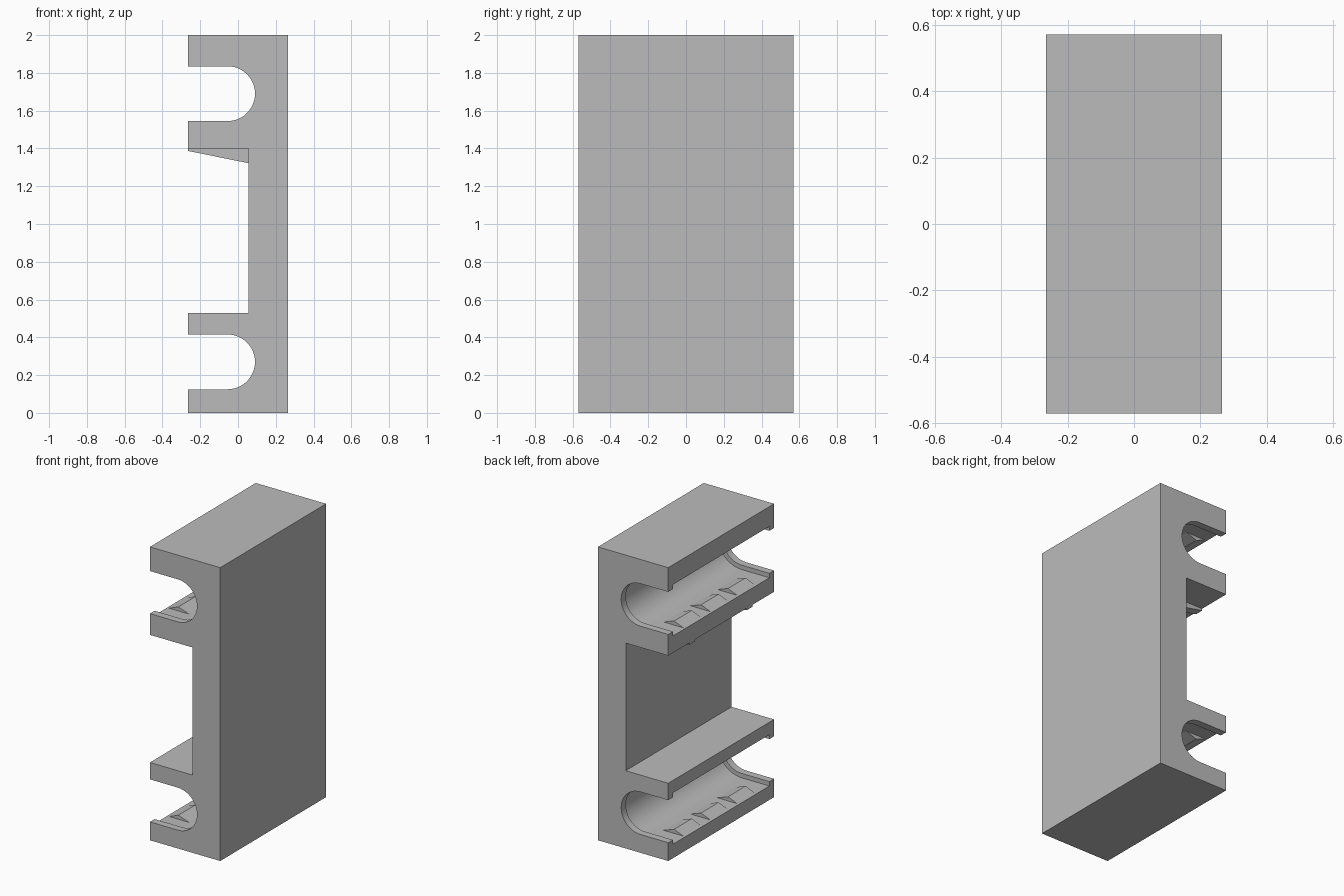
import bpy
import math

cube = bpy.data.objects.get("Cube")
if cube:
    bpy.data.objects.remove(cube, do_unlink=True)

grey = bpy.data.materials.new("plain grey")
grey.use_nodes = True
colour = (0.5, 0.5, 0.5, 1)
grey.diffuse_color = colour
grey.node_tree.nodes["Principled BSDF"].inputs["Base Color"].default_value = colour

HALF_X, HALF_Y = 0.265, 0.57
SLOT_HEIGHTS = (0.27, 1.69)      # centre line of each slot
SLOT_R, SLOT_X = 0.145, -0.055   # rounded end of a slot
RECESS = 0.03                    # extra depth between the end lips
LIP = 0.05


def extrude(name, profile, y0, y1):
    """Prism from an x-z profile, running from y0 to y1."""
    n = len(profile)
    verts = [(x, y, z) for y in (y0, y1) for x, z in profile]
    faces = [tuple(range(n)), tuple(range(2 * n - 1, n - 1, -1))]
    faces += [(i, i + n, (i + 1) % n + n, (i + 1) % n) for i in range(n)]
    mesh = bpy.data.meshes.new(name)
    mesh.from_pydata(verts, [], faces)
    mesh.materials.append(grey)
    obj = bpy.data.objects.new(name, mesh)
    bpy.context.collection.objects.link(obj)
    bpy.context.view_layer.objects.active = obj
    bpy.ops.object.select_all(action='DESELECT')
    obj.select_set(True)
    bpy.ops.object.mode_set(mode='EDIT')
    bpy.ops.mesh.select_all(action='SELECT')
    bpy.ops.mesh.normals_make_consistent(inside=False)
    bpy.ops.object.mode_set(mode='OBJECT')
    return obj


def slot_profile(z, radius, mouth_x):
    """Open-ended slot outline, listed from bottom to top."""
    steps = 24
    arc = [(SLOT_X + radius * math.cos(a), z + radius * math.sin(a))
           for a in (math.pi * (i / steps - 0.5) for i in range(steps + 1))]
    return [(mouth_x, z - radius)] + arc + [(mouth_x, z + radius)]


# Body: one outline with two round slots and a square bay between them
low, high = SLOT_HEIGHTS
outline = [(HALF_X, 0), (-HALF_X, 0)]
outline += slot_profile(low, SLOT_R, -HALF_X)
outline += [(-HALF_X, 0.53), (0.055, 0.53), (0.055, 1.4), (-HALF_X, 1.4)]
outline += slot_profile(high, SLOT_R, -HALF_X)
outline += [(-HALF_X, 2), (HALF_X, 2)]
body = extrude("slotted_body", outline, -HALF_Y, HALF_Y)

# Widen the slots between the end lips
for z in SLOT_HEIGHTS:
    cutter = extrude("slot_cutter", slot_profile(z, SLOT_R + RECESS, -0.4),
                     LIP - HALF_Y, HALF_Y - LIP)
    cutter.hide_render = True
    cut = body.modifiers.new("widen_slot", 'BOOLEAN')
    cut.operation = 'DIFFERENCE'
    cut.solver = 'EXACT'
    cut.object = cutter
    bpy.context.view_layer.objects.active = body
    bpy.ops.object.modifier_apply(modifier=cut.name)
    bpy.data.objects.remove(cutter, do_unlink=True)

bpy.ops.object.select_all(action='DESELECT')
body.select_set(True)
bpy.context.view_layer.objects.active = body
bpy.ops.object.shade_smooth_by_angle(angle=math.radians(30))

# Grip bumps on the floor and ceiling of each slot
for z in SLOT_HEIGHTS:
    for side in (-1, 1):
        wall = z + side * (SLOT_R + RECESS)
        bump = [(-0.10, wall + side * 0.005), (-0.25, wall + side * 0.005),
                (-0.25, wall), (-0.18, wall - side * 0.028), (-0.10, wall)]
        for y in (-0.29, 0, 0.29):
            extrude("grip_bump", bump, y - 0.095, y + 0.095)

# Tapered ribs under the upper shelf
rib = [(-HALF_X, 1.4), (-HALF_X, 1.387), (0.055, 1.322), (0.055, 1.4)]
for y in (-0.31, 0.31):
    extrude("shelf_rib", rib, y - 0.03, y + 0.03)
